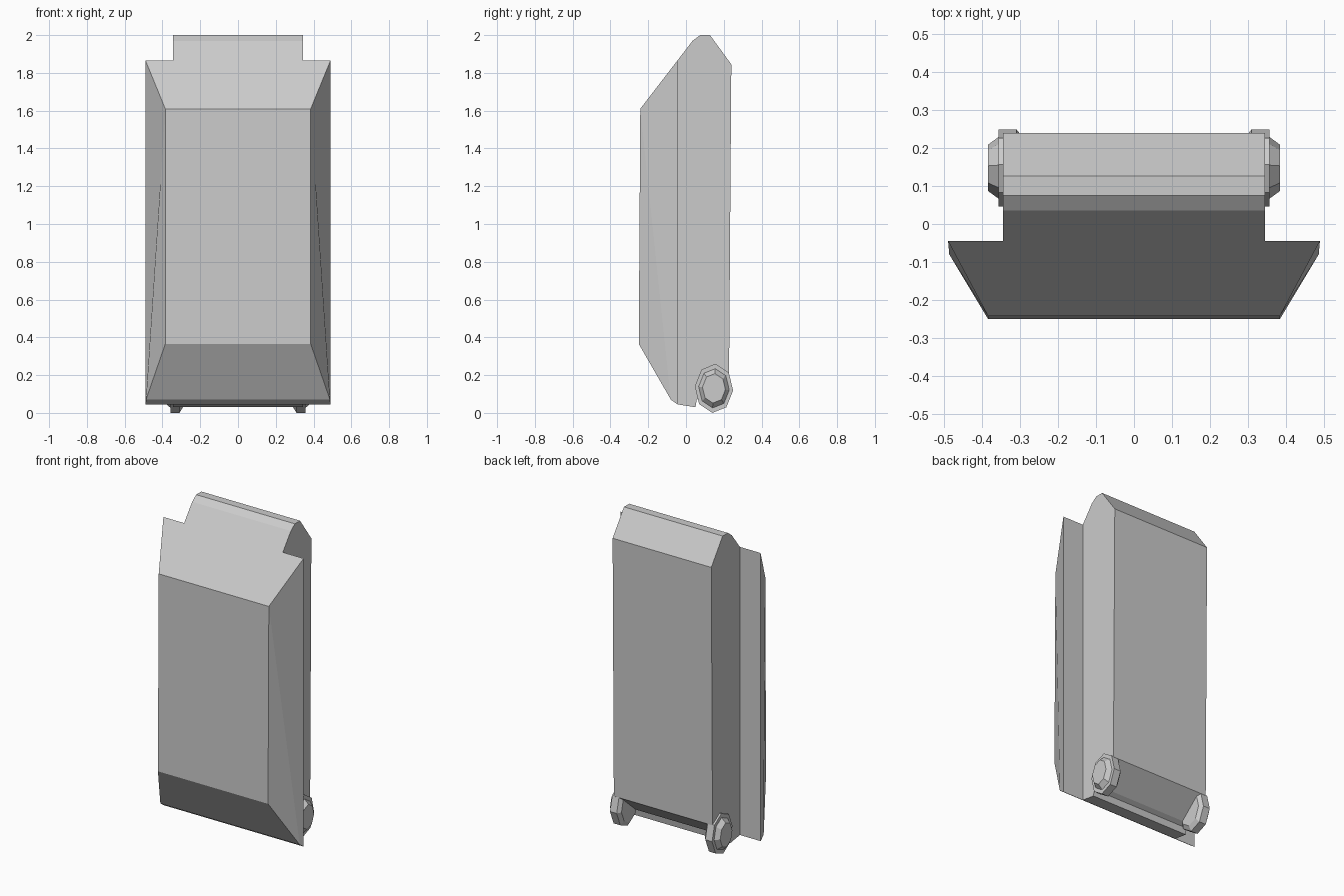
import bpy, bmesh
from math import cos, sin, radians

if "Cube" in bpy.data.objects:
    bpy.data.objects.remove(bpy.data.objects["Cube"])


def finish(name, bm):
    bmesh.ops.remove_doubles(bm, verts=bm.verts, dist=1e-5)
    bmesh.ops.recalc_face_normals(bm, faces=bm.faces)
    me = bpy.data.meshes.new(name)
    bm.to_mesh(me)
    bm.free()
    ob = bpy.data.objects.new(name, me)
    bpy.context.collection.objects.link(ob)
    return ob


def face(bm, pts):
    bm.faces.new([bm.verts.new(p) for p in pts])


# Case: narrow rear body and wider bevelled front shell, one closed skin
W = 0.345
profile = [(-0.045, 1.866), (0.035, 1.97), (0.075, 2.0), (0.127, 2.0),
           (0.24, 1.845), (0.228, 0.21), (0.085, 0.085), (0.057, 0.07),
           (0.05, 0.03), (-0.045, 0.045)]
bm = bmesh.new()
for (y0, z0), (y1, z1) in zip(profile, profile[1:]):
    face(bm, [(-W, y0, z0), (W, y0, z0), (W, y1, z1), (-W, y1, z1)])

# half-width, depth and height down the front centre line
rim_top, front_top, front_low, lip, rim_low = section = [
    (0.49, -0.045, 1.866), (0.385, -0.242, 1.61), (0.385, -0.25, 0.365),
    (0.487, -0.08, 0.07), (0.49, -0.045, 0.045)]
for a, b in zip(section, section[1:]):
    pts = [(-a[0], *a[1:]), a, b, (-b[0], *b[1:])]
    if a is rim_top:
        pts[1:1] = [(-W, *a[1:]), (W, *a[1:])]
    if b is rim_low:
        pts[3:3] = [(W, *b[1:]), (-W, *b[1:])]
    face(bm, pts)

for s in (-1, 1):
    def side(*pts):
        face(bm, [(s * x, y, z) for x, y, z in pts])
    face(bm, [(s * W, y, z) for y, z in profile])
    side(front_top, front_low, lip)
    side(front_top, lip, rim_low, rim_top)
    side(rim_top, rim_low, (W, *rim_low[1:]), (W, *rim_top[1:]))
finish("case_body", bm)

# Wheels: eight-sided oval tyre with raised tapered hub
steps = [(0.292, 0.78), (0.31, 1.0), (0.357, 1.0), (0.357, 0.8), (0.385, 0.6)]
for s, name in ((-1, "left_wheel"), (1, "right_wheel")):
    bm = bmesh.new()
    rings = []
    for x, r in steps:
        rings.append([bm.verts.new((s * x,
                                    0.148 + 0.102 * r * cos(radians(45 * k - 5)),
                                    0.13 + 0.1305 * r * sin(radians(45 * k - 5))))
                      for k in range(8)])
    for a, b in zip(rings, rings[1:]):
        for k in range(8):
            j = (k + 1) % 8
            bm.faces.new([a[k], a[j], b[j], b[k]])
    bm.faces.new(rings[0])
    bm.faces.new(rings[-1])
    finish(name, bm)
